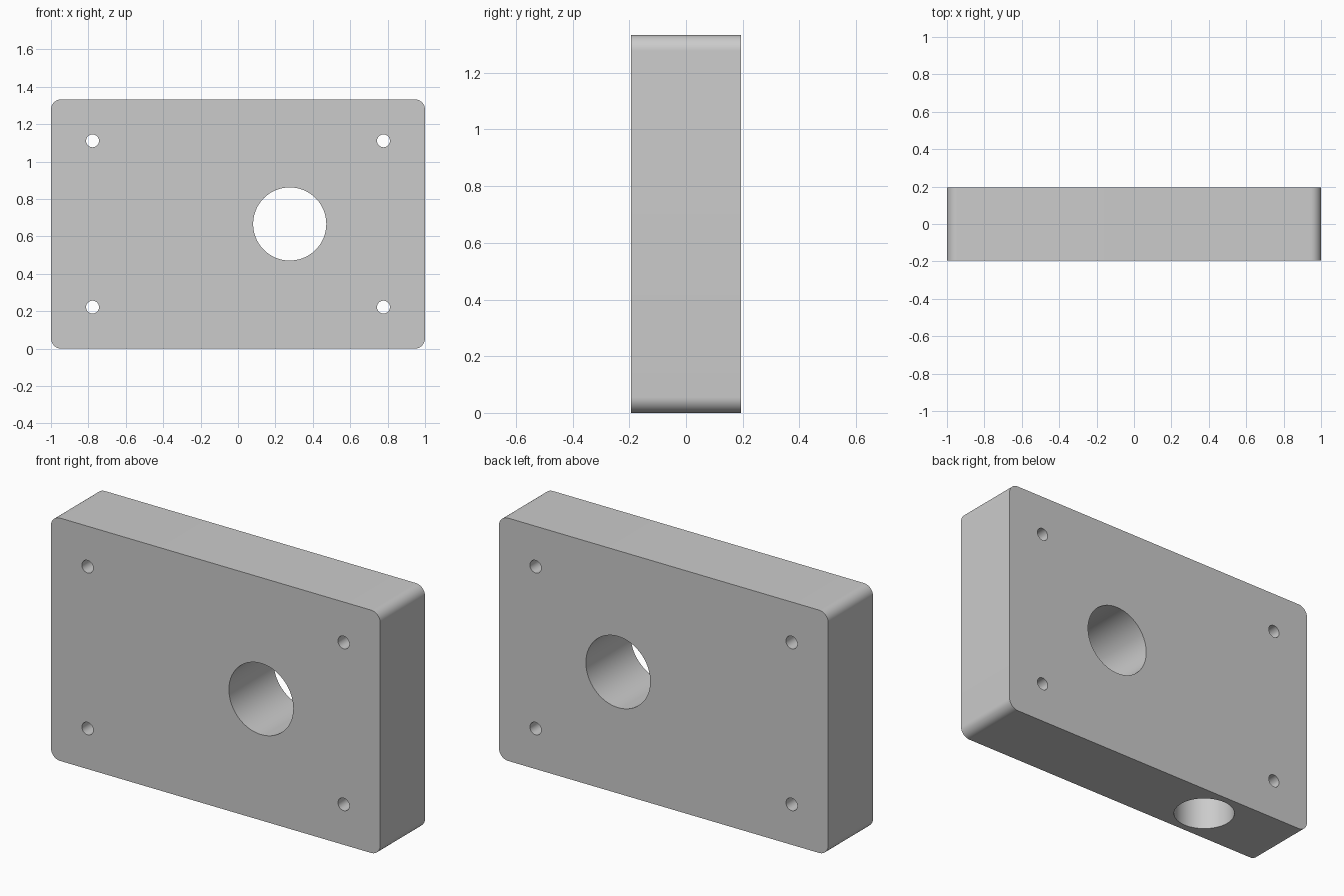
import bpy, bmesh, math

if "Cube" in bpy.data.objects:
    bpy.data.objects.remove(bpy.data.objects["Cube"])

W, H, T, R = 2.0, 1.3333, 0.3889, 0.0556

# Plate: rounded rectangle in the xz plane, extruded through y
bm = bmesh.new()
outline = []
for cx, cz, start in ((1, 1, 0), (-1, 1, 90), (-1, -1, 180), (1, -1, 270)):
    for i in range(13):
        a = math.radians(start + 90 * i / 12)
        outline.append(bm.verts.new((cx * (W / 2 - R) + R * math.cos(a), -T / 2,
                                     H / 2 + cz * (H / 2 - R) + R * math.sin(a))))
face = bm.faces.new(outline)
side = bmesh.ops.extrude_face_region(bm, geom=[face])["geom"]
bmesh.ops.translate(bm, vec=(0, T, 0), verts=[v for v in side if isinstance(v, bmesh.types.BMVert)])
bmesh.ops.recalc_face_normals(bm, faces=bm.faces)
mesh = bpy.data.meshes.new("plate")
bm.to_mesh(mesh)
bm.free()
plate = bpy.data.objects.new("plate", mesh)
bpy.context.collection.objects.link(plate)


def drill(name, radius, depth, loc, rot=(0, 0, 0), sides=96):
    """Cut a cylindrical hole in the plate, then discard the cutter."""
    bpy.ops.mesh.primitive_cylinder_add(vertices=sides, radius=radius, depth=depth,
                                        location=loc, rotation=rot)
    cutter = bpy.context.object
    cutter.name = name
    cutter.hide_render = True
    mod = plate.modifiers.new(name, "BOOLEAN")
    mod.operation, mod.solver, mod.object = "DIFFERENCE", "EXACT", cutter
    bpy.context.view_layer.objects.active = plate
    bpy.ops.object.modifier_apply(modifier=name)
    bpy.data.objects.remove(cutter)


# Large through bore and four screw holes
along_y = (math.pi / 2, 0, 0)
drill("main_bore", 0.1955, 1, (0.2765, 0, H / 2), along_y)
for x in (-0.7778, 0.7778):
    for z in (0.2222, 1.1111):
        drill("screw_hole", 0.0345, 1, (x, 0, z), along_y, 48)

# Blind bore rising from the underside
BORE_TOP = 0.8
drill("bottom_bore", 0.1556, BORE_TOP + 0.2, (-0.472, 0, (BORE_TOP - 0.2) / 2))

# Smooth the curved walls, keep the edges sharp
bpy.ops.object.select_all(action="DESELECT")
plate.select_set(True)
bpy.context.view_layer.objects.active = plate
bpy.ops.object.shade_smooth_by_angle(angle=math.radians(30))
